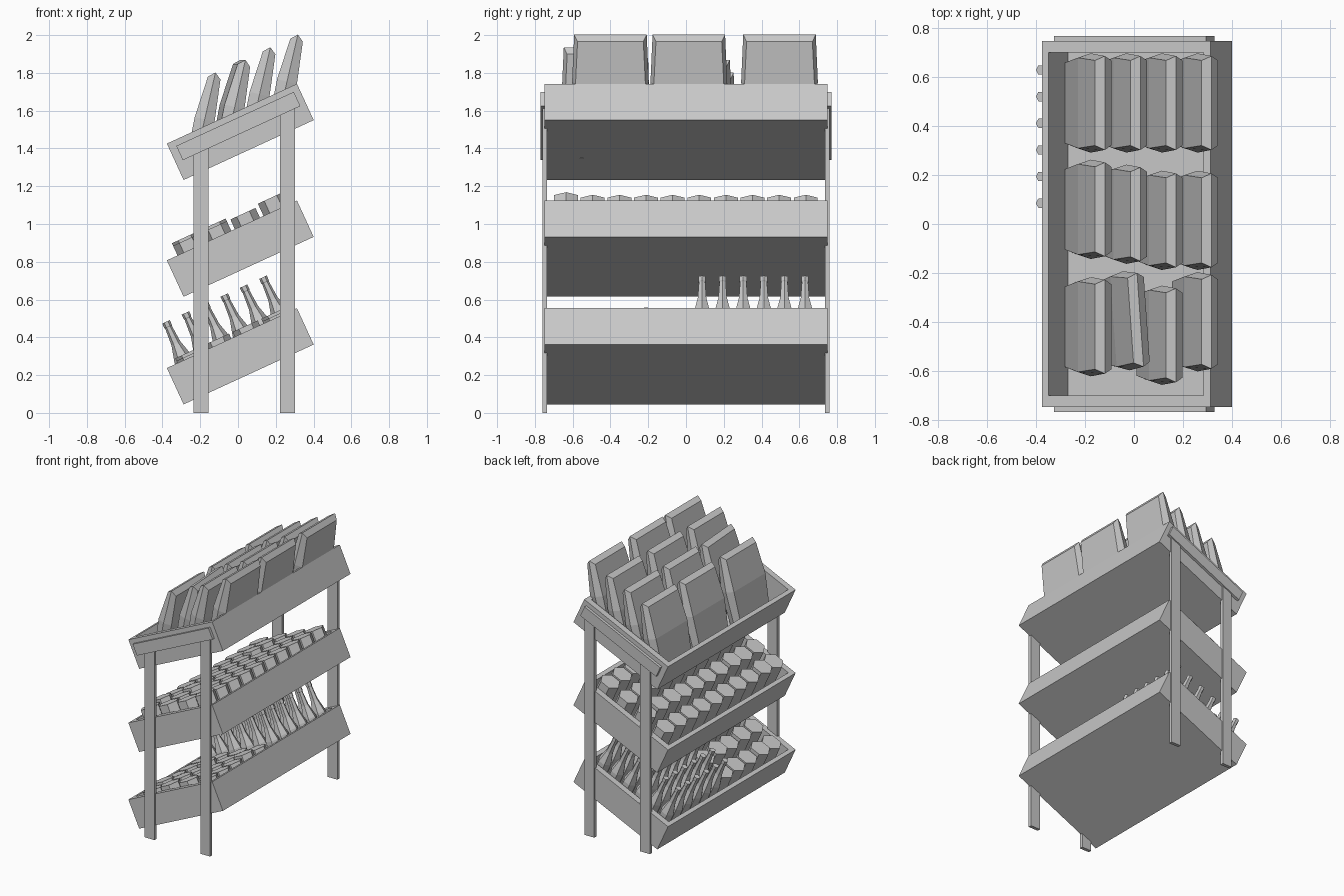
import bpy, bmesh, math, random
from mathutils import Matrix, Vector

random.seed(4)
if "Cube" in bpy.data.objects:
    bpy.data.objects.remove(bpy.data.objects["Cube"])

grey = bpy.data.materials.new("plain grey")
grey.use_nodes = True
COLOUR = (0.58, 0.58, 0.58, 1)
grey.diffuse_color = COLOUR
grey.node_tree.nodes["Principled BSDF"].inputs["Base Color"].default_value = COLOUR

TILT = Matrix.Rotation(math.radians(-24.7), 4, 'Y')
LENGTH, HEIGHT, HALF, FLOOR = 0.758, 0.212, 0.749, 0.02
SHELVES = {"bottom": 0.045, "middle": 0.615, "top": 1.233}


def on_shelf(level, u=0, y=0, n=0):
    """Position along the slope (u), across (y) and out of a tilted shelf (n)."""
    return Matrix.Translation((-0.288, 0, SHELVES[level])) @ TILT @ Matrix.Translation((u, y, n))


def finish(name, bm, matrix=Matrix()):
    bmesh.ops.recalc_face_normals(bm, faces=bm.faces)
    mesh = bpy.data.meshes.new(name)
    bm.to_mesh(mesh)
    bm.free()
    mesh.materials.append(grey)
    obj = bpy.data.objects.new(name, mesh)
    obj.matrix_world = matrix
    bpy.context.collection.objects.link(obj)


def box(name, low, high, matrix=Matrix()):
    low, high = Vector(low), Vector(high)
    bm = bmesh.new()
    scale = Matrix.Diagonal((*(high - low), 1))
    bmesh.ops.create_cube(bm, size=1, matrix=Matrix.Translation((low + high) / 2) @ scale)
    finish(name, bm, matrix)


def loft(bm, rings):
    """Skin a stack of equal rings of points; returns the last ring."""
    loops = [[bm.verts.new(p) for p in ring] for ring in rings]
    for a, b in zip(loops, loops[1:]):
        for i in range(len(a)):
            j = (i + 1) % len(a)
            bm.faces.new((a[i], a[j], b[j], b[i]))
    bm.faces.new(loops[0][::-1])
    return loops[-1]


def tray(name, matrix):
    """Open tray: up the outside, over the rim and down to the floor."""
    def ring(wall, side, n):
        y = HALF - side
        return [(wall, -y, n), (LENGTH - wall, -y, n), (LENGTH - wall, y, n), (wall, y, n)]
    bm = bmesh.new()
    bm.faces.new(loft(bm, [ring(0, 0, 0), ring(0, 0, HEIGHT),
                           ring(0.03, 0.047, HEIGHT), ring(0.03, 0.047, FLOOR)]))
    finish(name, bm, matrix)


def hex_turned(name, profile, matrix):
    bm = bmesh.new()
    rings = [[(r * math.cos(k * math.pi / 3), r * math.sin(k * math.pi / 3), h)
              for k in range(6)] for r, h in profile]
    bm.faces.new(loft(bm, rings))
    finish(name, bm, matrix)


def bag(name, matrix):
    """Pillow-like bag with ridged ends and a ridged top."""
    bm = bmesh.new()
    rings = []
    for h, t, w, ridge in ((0, 0.045, 0.165, 0), (0.27, 0.054, 0.185, 0), (0.495, 0.034, 0.174, 0.03)):
        e = w + 0.018
        rings.append([(-t, -w, h), (0, -e, h + ridge), (t, -w, h),
                      (t, w, h), (0, e, h + ridge), (-t, w, h)])
    v = loft(bm, rings)
    bm.faces.new((v[0], v[1], v[4], v[5]))
    bm.faces.new((v[1], v[2], v[3], v[4]))
    finish(name, bm, matrix)


for level in SHELVES:
    tray(level + "_tray", on_shelf(level))

# Legs and sloping top rails on both ends
for side, end in ((-1, "front"), (1, "back")):
    for x, top, place in ((-0.235, 1.42, "low"), (0.222, 1.62, "high")):
        y = side * 0.7475
        box(f"{end}_{place}_leg", (x, y - 0.0125, 0), (x + 0.08, y + 0.0125, top))
    y = side * 0.757
    box(end + "_rail", (0.04, y - 0.0125, 0.097), (0.725, y + 0.0125, 0.18), on_shelf("top"))

# Hexagonal jars: ten columns in the middle, five in the bottom tray
for level, columns, tall in (("middle", 10, 0.248), ("bottom", 5, 0.205)):
    for c in range(columns):
        for r in range(4):
            h = tall + random.choice((0, 0, 0, 0.015))
            hex_turned(level + "_jar", ((0.073, 0), (0.073, h)),
                       on_shelf(level, 0.135 + 0.167 * r, -0.635 + 0.141 * c, FLOOR))

# Long-necked bottles
BOTTLE = ((0.05, 0), (0.05, 0.2), (0.026, 0.29), (0.019, 0.385), (0.022, 0.39), (0.022, 0.416))
for c in range(6):
    for r in range(6):
        hex_turned("bottle", BOTTLE, on_shelf("bottom", 0.098 + 0.113 * r, 0.085 + 0.109 * c, FLOOR))

# Leaning bags, with a few sitting out of line
SHIFT = {(0, 1): 0.03, (1, 1): 0.01, (2, 1): -0.015, (3, 1): -0.015,
         (0, 0): -0.01, (1, 0): 0.01, (2, 0): -0.045, (3, 0): 0.01}
LEAN = Matrix.Rotation(math.radians(13), 4, 'Y')
for c in range(4):
    for r in range(3):
        y = (-0.41, 0.03, 0.495)[r] + SHIFT.get((c, r), 0)
        base = on_shelf("top", 0.07 + 0.16 * c, y, 0.031).translation
        turn = Matrix.Rotation(math.radians(4 if (c, r) == (1, 0) else 0), 4, 'Z')
        bag("bag", Matrix.Translation(base) @ turn @ LEAN)
